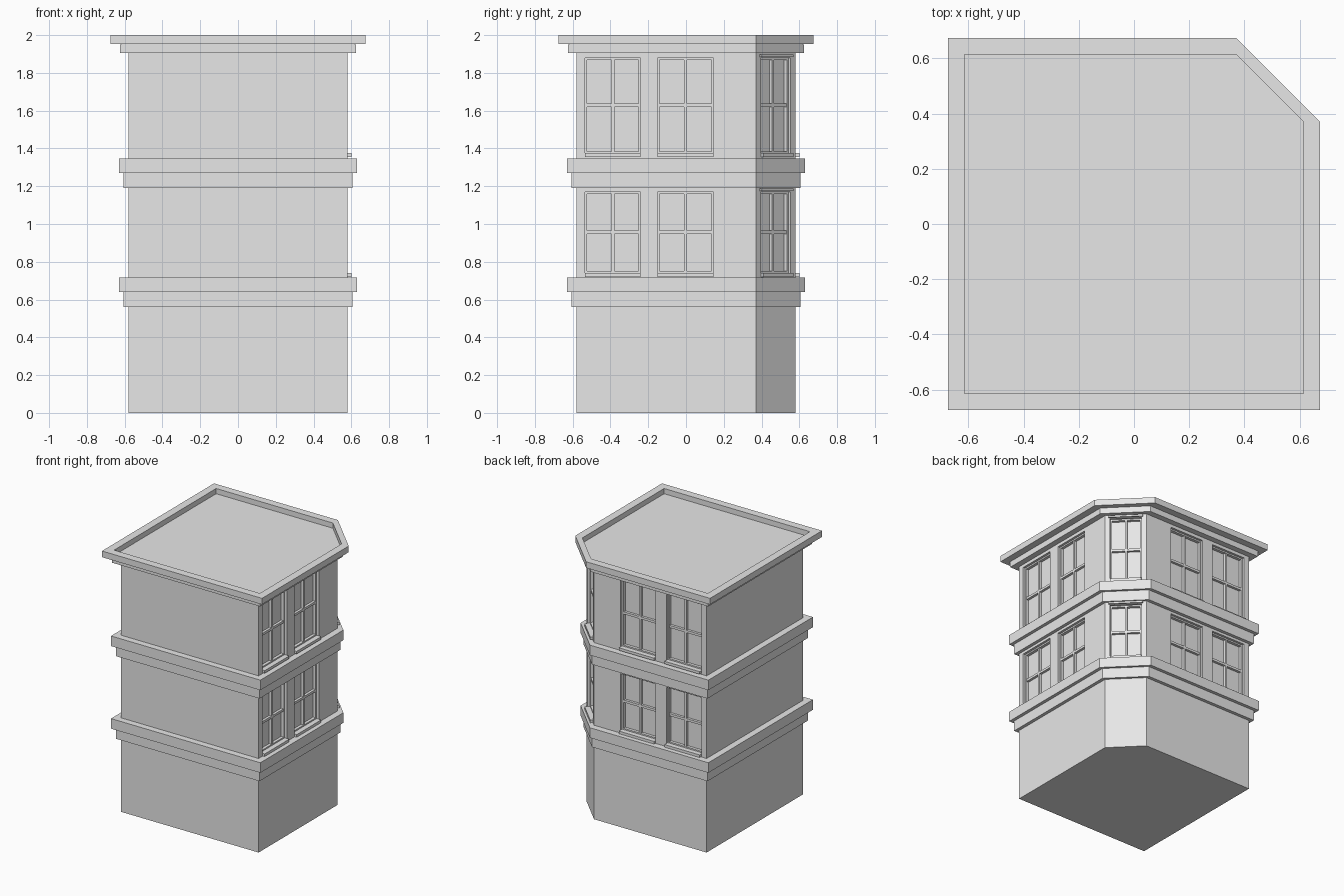
import bpy, bmesh, math
from mathutils import Matrix, Vector

if "Cube" in bpy.data.objects:
    bpy.data.objects.remove(bpy.data.objects["Cube"])

WALL = 0.58      # half width of the walls
CHAMFER = 0.37   # where the cut corner starts on every storey

stone = bpy.data.materials.new("pale_grey")
stone.diffuse_color = (0.8, 0.8, 0.8, 1)
stone.use_nodes = True
stone.node_tree.nodes["Principled BSDF"].inputs["Base Color"].default_value = stone.diffuse_color


def finish(name, bm):
    bmesh.ops.recalc_face_normals(bm, faces=bm.faces)
    mesh = bpy.data.meshes.new(name)
    bm.to_mesh(mesh)
    bm.free()
    mesh.materials.append(stone)
    ob = bpy.data.objects.new(name, mesh)
    bpy.context.collection.objects.link(ob)
    return ob


def outline(r):
    return [(-r, -r), (r, -r), (r, CHAMFER), (CHAMFER, r), (-r, r)]


def slab(name, r, z0, z1, inner=None, floor=None):
    """Footprint prism, optionally with a sunken top."""
    bm = bmesh.new()
    loops = [(r, z0), (r, z1)]
    if inner:
        loops += [(inner, z1), (inner, floor)]
    rings = [[bm.verts.new((x, y, z)) for x, y in outline(q)] for q, z in loops]
    bm.faces.new(rings[0])
    bm.faces.new(rings[-1])
    for a, b in zip(rings, rings[1:]):
        for i in range(5):
            j = (i + 1) % 5
            bm.faces.new((a[i], a[j], b[j], b[i]))
    return finish(name, bm)


def box(bm, frame, x0, x1, y0, y1, z0, z1):
    """Box in wall space: x along the wall, y outward, z up."""
    size = Matrix.Diagonal((x1 - x0, y1 - y0, z1 - z0, 1))
    mid = Matrix.Translation(((x0 + x1) / 2, (y0 + y1) / 2, (z0 + z1) / 2))
    bmesh.ops.create_cube(bm, size=1, matrix=frame @ mid @ size)


# Window positions: x, y, facing angle, half width
corner = (WALL + CHAMFER) / 2
spots = [(corner, corner, 45, 0.112)]
for c in (-0.3875, -0.0025):
    spots += [(WALL, c, 0, 0.1475), (c, WALL, 90, 0.1475)]
storeys = [(0.725, 1.17), (1.36, 1.88)]

# Walls, string courses, cornice and sunken roof
walls = slab("walls", WALL, 0, 1.94)
for i, z in enumerate((0.56, 1.19)):
    slab(f"lower_band_{i + 1}", 0.605, z, z + 0.08)
    slab(f"upper_band_{i + 1}", 0.63, z + 0.08, z + 0.157)
slab("cornice_lower", 0.625, 1.905, 1.95)
slab("roof_cornice", 0.675, 1.953, 2.0, 0.615, 1.96)
slab("cornice_joint", 0.62, 1.945, 1.956)

# Windows: opening cutters, frames with a cross of bars, sills, corner lintels
holes = bmesh.new()
for n, (x, y, angle, w) in enumerate(spots):
    frame = Matrix.Translation((x, y, 0)) @ Matrix.Rotation(math.radians(angle - 90), 4, 'Z')
    for s, (z0, z1) in enumerate(storeys):
        box(holes, frame, -w, w, -0.04, 0.05, z0, z1)
        t, zm = 0.011, (z0 + z1) / 2 + 0.008
        bm = bmesh.new()
        deep, front = -0.045, -0.018
        box(bm, frame, -w, -w + t, deep, front, z0, z1)
        box(bm, frame, w - t, w, deep, front, z0, z1)
        box(bm, frame, -w, w, deep, front, z1 - t, z1)
        box(bm, frame, -w, w, deep, front, z0, z0 + 0.025)
        box(bm, frame, -0.008, 0.008, deep, front - 0.003, z0, z1)
        box(bm, frame, -w, w, deep, front - 0.003, zm - 0.009, zm + 0.009)
        finish(f"window_frame_{n + 1}_{s + 1}", bm)
        bm = bmesh.new()
        box(bm, frame, -w, w, -0.035, 0.02, z0 - 0.005, z0 + 0.015)
        finish(f"window_sill_{n + 1}_{s + 1}", bm)
        if angle == 45:
            bm = bmesh.new()
            box(bm, frame, -w - 0.01, w + 0.01, -0.01, 0.012, z1 + 0.004, z1 + 0.018)
            finish(f"corner_lintel_{s + 1}", bm)

cutter = finish("window_cutter", holes)
cutter.hide_render = True
cutter.hide_viewport = True
cutter.display_type = 'WIRE'
mod = walls.modifiers.new("window_openings", 'BOOLEAN')
mod.operation = 'DIFFERENCE'
mod.solver = 'EXACT'
mod.object = cutter
